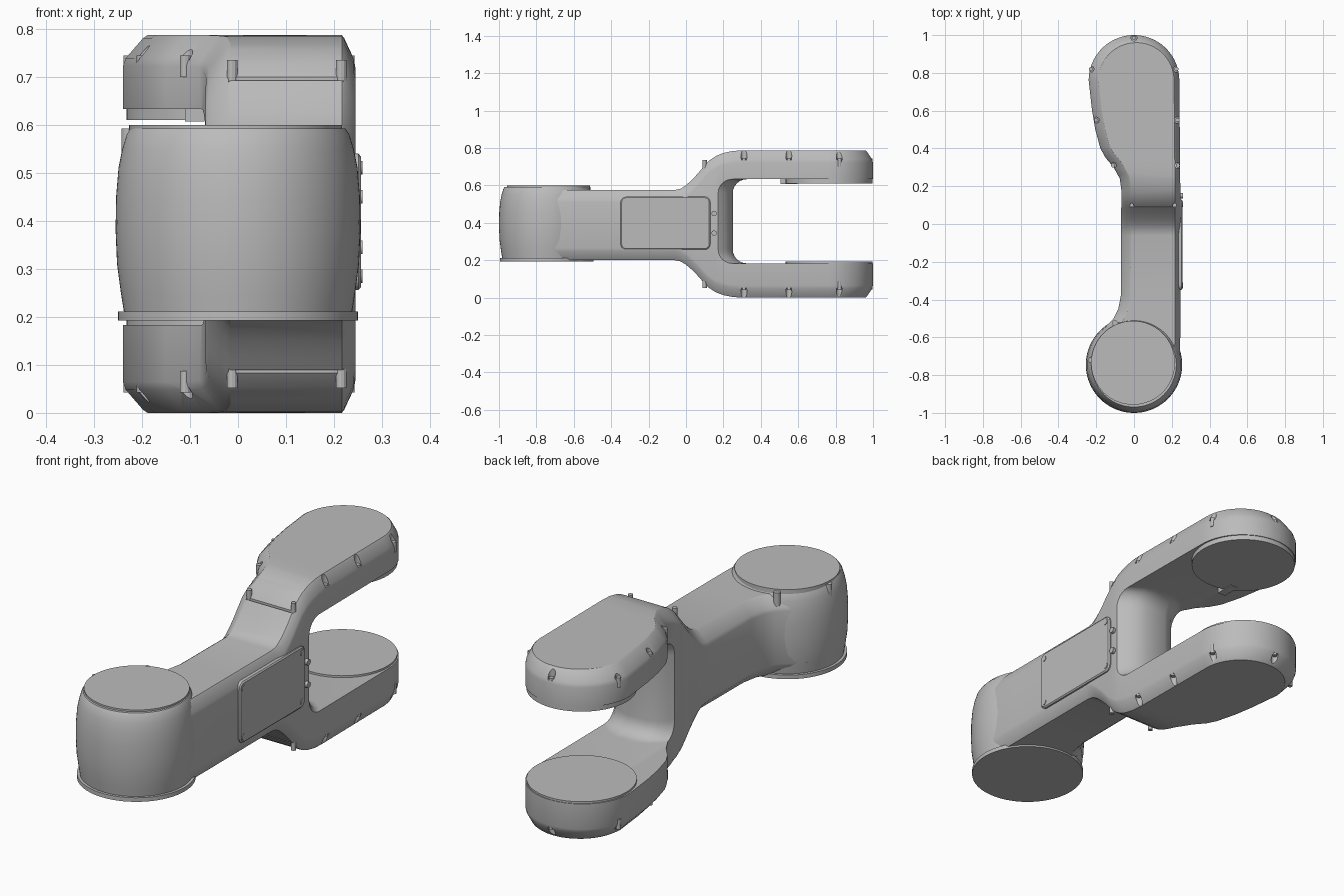
import bpy, bmesh
from math import sin, cos, pi, radians
from mathutils import Vector

cube = bpy.data.objects.get("Cube")
if cube:
    bpy.data.objects.remove(cube)

grey = bpy.data.materials.new("plain grey")
grey.use_nodes = True
grey.diffuse_color = (0.5, 0.5, 0.5, 1)
grey.node_tree.nodes["Principled BSDF"].inputs["Base Color"].default_value = (0.5, 0.5, 0.5, 1)

HEIGHT = 0.787


def loft(bm, rings, caps=True):
    """Skin closed rings of equal length; return the vertex rings."""
    vs = [[bm.verts.new(p) for p in r] for r in rings]
    n = len(vs[0])
    for a, b in zip(vs, vs[1:]):
        for i in range(n):
            j = (i + 1) % n
            bm.faces.new((a[i], a[j], b[j], b[i]))
    if caps:
        bm.faces.new(vs[0][::-1])
        bm.faces.new(vs[-1])
    return vs


def lathe(bm, x, y, profile, sides=64):
    """Round part about a vertical axis from (radius, z) pairs."""
    loft(bm, [[(x + r * cos(2 * pi * k / sides), y + r * sin(2 * pi * k / sides), z)
               for k in range(sides)] for r, z in profile])


def box(bm, centre, size):
    c, s = Vector(centre), Vector(size) / 2
    loft(bm, [[c + Vector((sx * s.x, sy * s.y, sz * s.z))
               for sx, sy in ((-1, -1), (1, -1), (1, 1), (-1, 1))] for sz in (-1, 1)])


def finish(name, bm, cutters=(), cutter=False):
    bmesh.ops.recalc_face_normals(bm, faces=bm.faces[:])
    me = bpy.data.meshes.new(name)
    bm.to_mesh(me)
    bm.free()
    ob = bpy.data.objects.new(name, me)
    bpy.context.collection.objects.link(ob)
    me.materials.append(grey)
    if cutter:
        ob.hide_render = True
        ob.display_type = 'WIRE'
        return ob
    bpy.ops.object.select_all(action='DESELECT')
    ob.select_set(True)
    bpy.context.view_layer.objects.active = ob
    for c in cutters:
        mod = ob.modifiers.new("cut", 'BOOLEAN')
        mod.operation = 'DIFFERENCE'
        mod.solver = 'EXACT'
        mod.object = c
        bpy.ops.object.modifier_apply(modifier=mod.name)
    bpy.ops.object.shade_smooth_by_angle(angle=radians(28))
    return ob


def lerp(table, y):
    if y <= table[0][0]:
        return table[0][1]
    for (a, u), (b, v) in zip(table, table[1:]):
        if y <= b:
            return u + (v - u) * (y - a) / (b - a)
    return table[-1][1]


# Plan edges and the spread of the fork along the length
LEFT = [(-.75, -.2), (-.6, -.2), (-.55, -.155), (-.5, -.108), (-.45, -.083), (-.38, -.07),
        (.18, -.067), (.24, -.075), (.3, -.108), (.35, -.15), (.4, -.178), (.5, -.205),
        (.6, -.222), (.76, -.24)]
RIGHT = [(-.75, .24), (-.6, .245), (.2, .245), (.76, .24)]
SPREAD = [(-.06, 0), (-.03, .03), (0, .12), (.03, .25), (.06, .4), (.09, .57), (.12, .73),
          (.16, .86), (.2, .935), (.25, .985), (.3, 1)]


def top(y):
    return .575 + (HEIGHT - .575) * lerp(SPREAD, y)


def bottom(y):
    return .2 * (1 - lerp(SPREAD, y))


# Fork cavity cutter: rounded back wall, filleted into both arms
bm = bmesh.new()
rings = []
for x, wall in ((-.4, .16), (-.075, .17), (-.05, .2), (-.02, .23), (.03, .25), (.13, .25),
                (.18, .235), (.22, .205), (.25, .165), (.4, .16)):
    r, lo, hi = .075, .183, .633
    arc = [pi / 2 * k / 6 for k in range(7)]
    pts = [(1.2, lo)] + [(wall + r - r * sin(a), lo + r - r * cos(a)) for a in arc]
    pts += [(wall + r - r * cos(a), hi - r + r * sin(a)) for a in arc] + [(1.2, hi)]
    rings.append([(x, y, z) for y, z in pts])
loft(bm, rings)
cavity = finish("cavity_cutter", bm, cutter=True)

# Screw pockets around the arms and the seam across the ramps
POCKETS = [(-.228, .82), (-.2, .55), (-.11, .31), (.225, .82), (.23, .55), (.232, .31), (0, .985)]
bm = bmesh.new()
for x, y in POCKETS:
    lathe(bm, x, y, [(.016, .735), (.016, .85)], 16)
    lathe(bm, x, y, [(.016, -.06), (.016, HEIGHT - .735)], 16)
for z in (top(.09), bottom(.09)):
    box(bm, (.1, .09, z), (.24, .006, .02))
pockets = finish("pocket_cutter", bm, cutter=True)

# Forked body: plan outline with softened chamfers above and below
ys = sorted({y for t in (LEFT, RIGHT, SPREAD) for y, _ in t})
left = [(lerp(LEFT, y), y) for y in ys]
right = [(lerp(RIGHT, y), y) for y in ys]
for k in range(1, 17):
    a = radians(86) * k / 16
    left.append((-.24 * cos(a), .76 + .24 * sin(a)))
    right.append((.24 * cos(a), .76 + .24 * sin(a)))
outline = [Vector(p) for p in left + right[::-1]]
count, half = len(outline), len(left)


def outward(i):
    # the front corners are hidden in the barrel, so use one-sided tangents there
    a = outline[i - 1] if i else outline[0]
    b = outline[i + 1] if i < count - 1 else outline[i]
    t = (b - a).normalized()
    return Vector((-t.y, t.x))


def body_ring(inset, drop, above):
    ring = []
    for i, p in enumerate(outline):
        n = outward(i)
        q = p - n * inset * (.04 - .012 * n.x)
        z = top(q.y) - drop if above else bottom(q.y) + drop
        ring.append((q.x, q.y, z))
    return ring


EDGE = [(1, 0), (.82, .006), (.12, .048), (0, .065)]
bm = bmesh.new()
rings = [body_ring(d, h, False) for d, h in EDGE] + [body_ring(d, h, True) for d, h in EDGE[::-1]]
vs = loft(bm, rings, caps=False)
for ring in (vs[0], vs[-1]):
    for i in range(half - 1):
        bm.faces.new((ring[i], ring[i + 1], ring[count - 2 - i], ring[count - 1 - i]))
finish("forked_body", bm, (cavity, pockets))

# Joint barrel with its cap and base flange
bm = bmesh.new()
lathe(bm, 0, -.745, [(.236, .2), (.244, .25), (.252, .31), (.255, .38), (.254, .45), (.249, .51),
                     (.241, .55), (.232, .58), (.224, .592)], 80)
finish("joint_barrel", bm)
bm = bmesh.new()
lathe(bm, -.005, -.735, [(.222, .58), (.222, .6)])
finish("barrel_cap", bm)
bm = bmesh.new()
lathe(bm, 0, -.745, [(.25, .192), (.25, .211)])
finish("barrel_flange", bm)
bm = bmesh.new()
for x, y in ((-.228, -.72), (-.1, -.525)):
    lathe(bm, x, y, [(.015, .53), (.015, .592)], 16)
finish("barrel_bosses", bm)

# Facing pads inside the fork
for name, lo, hi in (("upper_pad", .61, .64), ("lower_pad", .175, .192)):
    bm = bmesh.new()
    lathe(bm, 0, .765, [(.232, lo), (.232, hi)])
    finish(name, bm)
bm = bmesh.new()
box(bm, (-.09, .55, .622), (.04, .09, .03))
finish("pad_lug", bm)

# Screws in the pockets and on both ramps
bm = bmesh.new()
spots = [(x, y, .70, .745) for x, y in POCKETS] + [(x, .1, .68, .735) for x in (-.012, .215)]
for x, y, lo, hi in spots:
    lathe(bm, x, y, [(.011, lo), (.011, hi)], 12)
    lathe(bm, x, y, [(.011, HEIGHT - hi), (.011, HEIGHT - lo)], 12)
finish("arm_screws", bm)

# Access cover on the side, with rounded corners
bm = bmesh.new()
rings = []
for x, inset in ((.235, 0), (.251, 0), (.256, .006)):
    ring = []
    for q, (sy, sz) in enumerate(((1, 1), (-1, 1), (-1, -1), (1, -1))):
        for k in range(5):
            a = pi / 2 * (q + k / 4)
            r = .03 - inset
            ring.append((x, -.11 + sy * .21 + r * cos(a), .398 + sz * .112 + r * sin(a)))
    rings.append(ring)
loft(bm, rings)
finish("side_cover", bm)

# Cover screws and the two small tabs behind it
bm = bmesh.new()
for y, z in [(y, z) for y in (-.325, .105) for z in (.285, .511)] + [(.15, .345), (.15, .45)]:
    rings = [[(x, y + .014 * cos(2 * pi * k / 16), z + .014 * sin(2 * pi * k / 16))
              for k in range(16)] for x in (.235, .259)]
    loft(bm, rings)
finish("cover_screws", bm)
